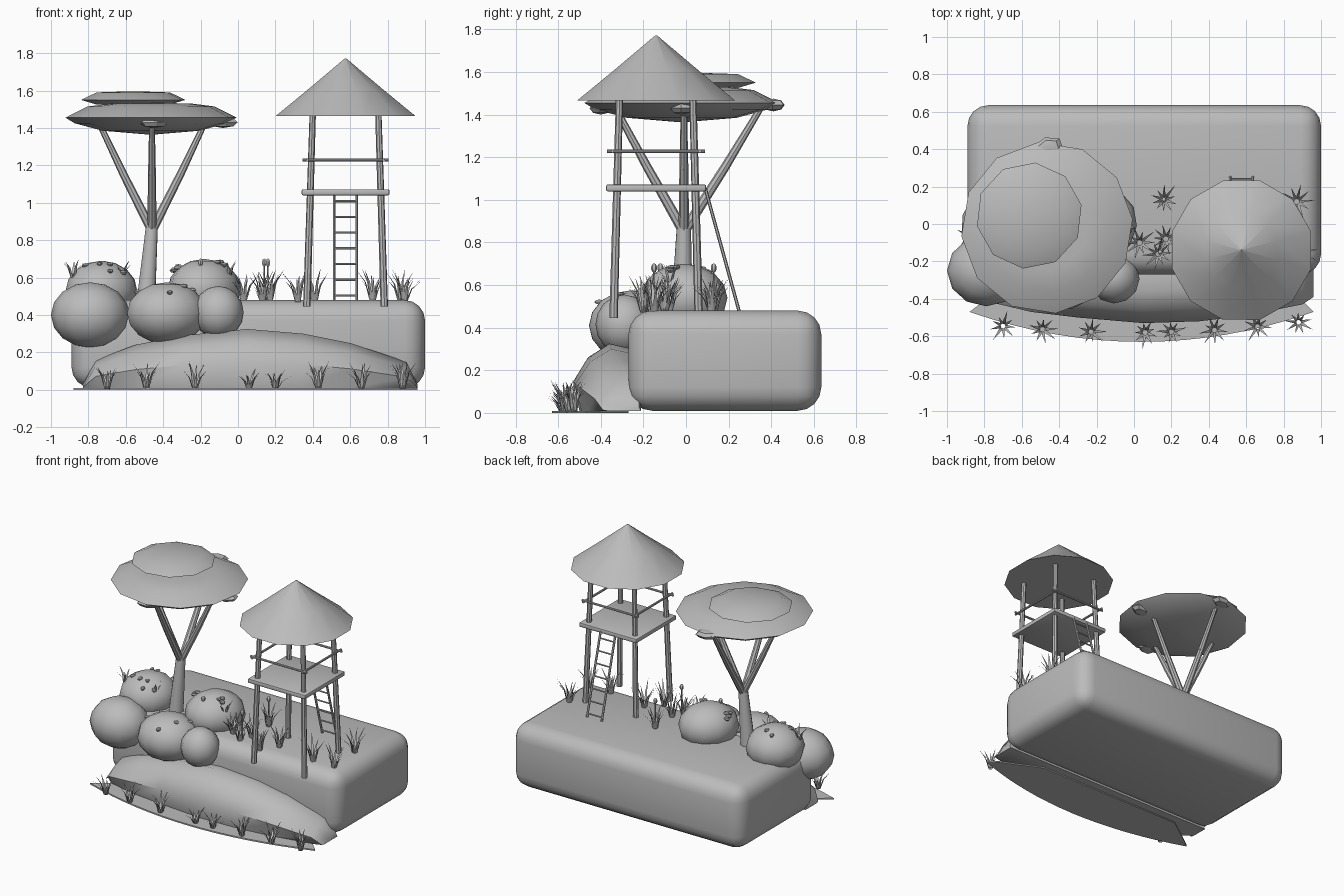
import bpy, bmesh, math, random
from mathutils import Vector, Matrix

random.seed(4)
if "Cube" in bpy.data.objects:
    bpy.data.objects.remove(bpy.data.objects["Cube"])

clay = bpy.data.materials.new("plain_grey")
clay.use_nodes = True
GREY = (0.5, 0.5, 0.5, 1)
clay.diffuse_color = GREY
clay.node_tree.nodes["Principled BSDF"].inputs["Base Color"].default_value = GREY


def finish(name, bm, angle=40):
    bmesh.ops.recalc_face_normals(bm, faces=bm.faces)
    mesh = bpy.data.meshes.new(name)
    bm.to_mesh(mesh)
    bm.free()
    mesh.materials.append(clay)
    ob = bpy.data.objects.new(name, mesh)
    bpy.context.collection.objects.link(ob)
    bpy.ops.object.select_all(action='DESELECT')
    ob.select_set(True)
    bpy.context.view_layer.objects.active = ob
    bpy.ops.object.shade_smooth_by_angle(angle=math.radians(angle))
    return ob


def box(name, low, high, bevel, segments):
    low, high = Vector(low), Vector(high)
    bm = bmesh.new()
    bmesh.ops.create_cube(bm, size=1, matrix=Matrix.Translation((low + high) / 2) @ Matrix.Diagonal((*(high - low), 1)))
    bmesh.ops.bevel(bm, geom=bm.edges[:], offset=bevel, segments=segments, profile=0.5, affect='EDGES')
    return finish(name, bm)


def rod(bm, a, b, r1, r2, sides=8):
    a, b = Vector(a), Vector(b)
    turn = (b - a).to_track_quat('Z', 'Y').to_matrix().to_4x4()
    bmesh.ops.create_cone(bm, cap_ends=True, segments=sides, radius1=r1, radius2=r2, depth=(b - a).length,
                          matrix=Matrix.Translation((a + b) / 2) @ turn)


def ball(bm, centre, size, u=12, v=8, spin=0):
    bmesh.ops.create_uvsphere(bm, u_segments=u, v_segments=v, radius=1, matrix=Matrix.Translation(centre)
                              @ Matrix.Rotation(spin, 4, 'Z') @ Matrix.Diagonal((*size, 1)))


def loft(name, rings, angle=40, closed_ends=True):
    bm = bmesh.new()
    rows = [[bm.verts.new(p) for p in ring] for ring in rings]
    n = len(rows[0])
    for r, s in zip(rows, rows[1:]):
        for i in range(n):
            bm.faces.new((r[i], r[(i + 1) % n], s[(i + 1) % n], s[i]))
    if closed_ends:
        bm.faces.new(rows[0])
        bm.faces.new(rows[-1])
    return finish(name, bm, angle)


def lathe(name, centre, profile, sides, spin=0.0, angle=40):
    rings = []
    for r, z in profile:
        turns = [spin + math.tau * i / sides for i in range(sides)]
        rings.append([(centre[0] + r * math.cos(t), centre[1] + r * math.sin(t), z) for t in turns])
    return loft(name, rings, angle)


# Ground block
box("ground_block", (-0.89, -0.27, 0.01), (1, 0.635, 0.48), 0.11, 4)

# Earth bank in front of the block: x, height, front depth
bank = [(-0.83, 0.03, -0.36), (-0.76, 0.16, -0.42), (-0.55, 0.24, -0.47), (-0.3, 0.29, -0.5),
        (0.05, 0.325, -0.53), (0.35, 0.3, -0.52), (0.6, 0.25, -0.49), (0.9, 0.15, -0.43), (0.96, 0.03, -0.39)]
rings = []
for x, h, f in bank:
    rings.append([(x, f + 0.03, 0.008), (x, f, 0.45 * h), (x, f + 0.07, 0.8 * h),
                  (x, f + 0.17, h), (x, -0.22, 0.9 * h), (x, -0.21, 0.008)])
loft("earth_bank", rings, 50)

# Thin water-side strip
strip = []
for z in (0, 0.01):
    ring = [(0.04 + 0.92 * t, -0.47 - 0.16 * (1 - t * t), z) for t in [i / 8 - 1 for i in range(17)]]
    strip.append(ring + [(0.9, -0.41, z), (0.6, -0.27, z), (-0.6, -0.27, z), (-0.8, -0.41, z)])
loft("ground_strip", strip)

# Boulders: centre, half sizes
boulders = [((-0.79, -0.25, 0.4), (0.21, 0.19, 0.175)), ((-0.38, -0.26, 0.41), (0.22, 0.2, 0.165)),
            ((-0.105, -0.29, 0.415), (0.135, 0.135, 0.14)), ((-0.73, 0, 0.53), (0.2, 0.19, 0.16)),
            ((-0.18, -0.01, 0.54), (0.21, 0.19, 0.16))]
for i, (c, s) in enumerate(boulders):
    bm = bmesh.new()
    ball(bm, c, s, spin=0.25 * i)
    finish(f"boulder_{i + 1}", bm, 60)

# Pebbles lying on the boulders
bm = bmesh.new()
for c, s in boulders[1:2] + boulders[3:]:
    for i in range(7):
        t, p = random.uniform(0, math.tau), random.uniform(0.6, 1.2)
        d = (math.cos(t) * math.cos(p), math.sin(t) * math.cos(p), math.sin(p))
        ball(bm, [c[k] + s[k] * d[k] for k in range(3)], (0.024, 0.015, 0.012), 6, 4, t)
finish("pebbles", bm)

# Tree trunk and branches
bm = bmesh.new()
fork = Vector((-0.46, -0.01, 0.88))
rod(bm, (-0.495, -0.02, 0.44), fork, 0.053, 0.033, 10)
for tip in ((-0.74, -0.01, 1.42), (-0.18, -0.01, 1.42), (-0.46, -0.33, 1.43), (-0.46, 0.35, 1.43)):
    tip = Vector(tip)
    bend = fork.lerp(tip, 0.5) + (tip - fork) * Vector((0.04, 0.04, 0))
    rod(bm, fork - Vector((0, 0, 0.03)), bend, 0.025, 0.021)
    rod(bm, bend, tip, 0.021, 0.015)
finish("tree_trunk", bm)

# Tree canopy
lathe("lower_canopy", (-0.465, -0.02),
      [(0.02, 1.365), (0.26, 1.385), (0.41, 1.425), (0.46, 1.455), (0.34, 1.515), (0.22, 1.53), (0.02, 1.535)], 12, 0.1, 50)
lathe("upper_canopy", (-0.56, 0.045),
      [(0.02, 1.52), (0.2, 1.525), (0.285, 1.55), (0.2, 1.59), (0.02, 1.596)], 10, 0.2, 50)
bm = bmesh.new()
for c in ((-0.46, 0.41, 1.445), (-0.45, -0.4, 1.43), (-0.08, -0.02, 1.43)):
    ball(bm, c, (0.085, 0.055, 0.03), 6, 4, 0.3)
finish("canopy_clumps", bm, 20)

# Watchtower
CX, CY = 0.575, -0.14
bm = bmesh.new()
for sx in (-1, 1):
    for sy in (-1, 1):
        rod(bm, (CX + sx * 0.207, CY + sy * 0.2, 0.445), (CX + sx * 0.175, CY + sy * 0.172, 1.49), 0.02, 0.017)
finish("tower_posts", bm)
box("tower_platform", (CX - 0.235, CY - 0.235, 1.04), (CX + 0.235, CY + 0.235, 1.072), 0.008, 2)
bm = bmesh.new()
for s in (-1, 1):
    rod(bm, (CX - 0.23, CY + s * 0.205, 1.228), (CX + 0.23, CY + s * 0.205, 1.228), 0.008, 0.008)
    rod(bm, (CX + s * 0.205, CY - 0.23, 1.228), (CX + s * 0.205, CY + 0.23, 1.228), 0.008, 0.008)
finish("tower_railing", bm)
lathe("tower_roof", (CX, CY), [(0.385, 1.465), (0.2, 1.612), (0.004, 1.772)], 12, 0.26)

# Ladder at the back of the tower
bm = bmesh.new()
top, foot = Vector((CX, 0.09, 1.055)), Vector((CX, 0.25, 0.475))
half = Vector((0.06, 0, 0))
for s in (-1, 1):
    rod(bm, top + s * half, foot + s * half, 0.008, 0.008, 6)
for i in range(7):
    p = top.lerp(foot, 0.08 + 0.145 * i)
    rod(bm, p - half, p + half, 0.006, 0.006, 6)
finish("ladder", bm)


# Grass: each blade is a bent tapering strip
def tuft(bm, x, y, z, height, spread, count=9):
    turn0 = random.uniform(0, 1)
    for i in range(count):
        t = turn0 + math.tau * i / count
        out = Vector((math.cos(t), math.sin(t), 0))
        side = Vector((-out.y, out.x, 0)) * 0.009
        h, w = height * random.uniform(0.6, 1), spread * random.uniform(0.5, 1)
        base = Vector((x, y, z)) + out * 0.012
        mid = base + out * w * 0.35 + Vector((0, 0, h * 0.6))
        tip = base + out * w + Vector((0, 0, h))
        a, b, c, d, e = [bm.verts.new(p) for p in (base - side, base + side, mid + side * 0.7, mid - side * 0.7, tip)]
        bm.faces.new((a, b, c, d))
        bm.faces.new((d, c, e))


bm = bmesh.new()
for x in (-0.7, -0.49, -0.23, 0.06, 0.2, 0.43, 0.66, 0.88):
    tuft(bm, x, -0.58 + 0.07 * x * x, 0.005, 0.11 if x in (0.06, 0.2) else 0.15, 0.08)
finish("front_grass", bm)
bm = bmesh.new()
for x, y in ((0.03, -0.1), (0.13, -0.16), (0.17, -0.08), (0.16, 0.13), (0.32, -0.2), (0.41, -0.1),
             (0.72, -0.15), (0.89, -0.15), (0.87, 0.12)):
    tuft(bm, x, y, 0.47, 0.18, 0.09, 10)
for x, y in ((-0.62, -0.08), (-0.88, -0.06), (-0.05, -0.08)):
    tuft(bm, x, y, 0.6, 0.1, 0.06, 5)
finish("top_grass", bm)

# Flower stems with buds
bm = bmesh.new()
for x, y in ((0.16, 0.13), (0.14, -0.15), (-0.2, -0.12)):
    rod(bm, (x, y, 0.47), (x, y, 0.67), 0.004, 0.004, 5)
    ball(bm, (x, y, 0.68), (0.014, 0.014, 0.022), 6, 5)
finish("flower_buds", bm)
